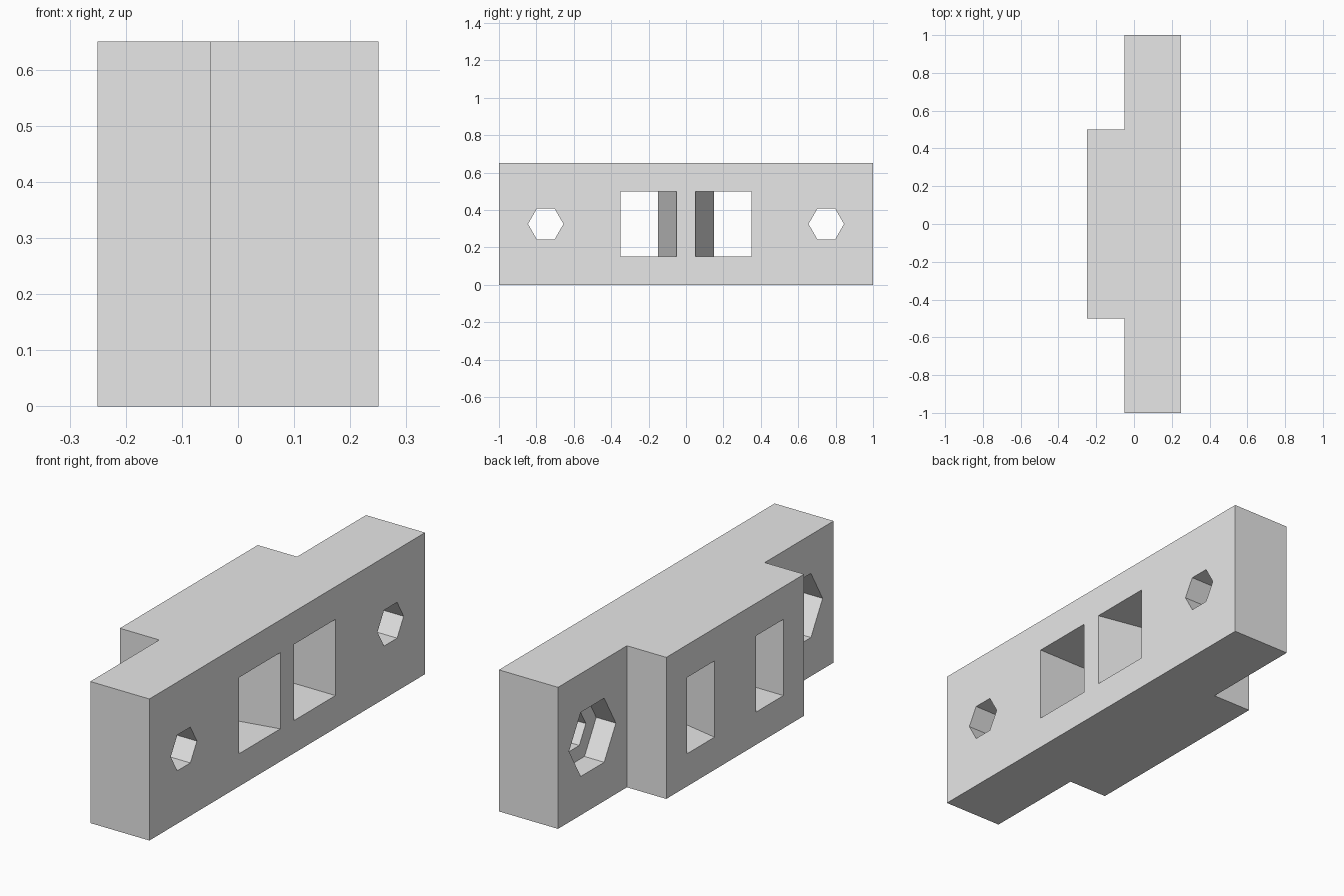
import bpy, bmesh
from math import cos, sin, pi
from mathutils import Vector

cube = bpy.data.objects.get("Cube")
if cube:
    bpy.data.objects.remove(cube, do_unlink=True)

grey = bpy.data.materials.new("light_grey")
grey.use_nodes = True
grey.diffuse_color = (0.8, 0.8, 0.8, 1)
grey.node_tree.nodes["Principled BSDF"].inputs["Base Color"].default_value = grey.diffuse_color


def prism(name, points, offset):
    """Extrude a flat outline along offset into a closed solid."""
    bm = bmesh.new()
    face = bm.faces.new([bm.verts.new(p) for p in points])
    result = bmesh.ops.extrude_face_region(bm, geom=[face], use_keep_orig=True)
    moved = [v for v in result["geom"] if isinstance(v, bmesh.types.BMVert)]
    bmesh.ops.translate(bm, verts=moved, vec=Vector(offset))
    bmesh.ops.recalc_face_normals(bm, faces=bm.faces)
    mesh = bpy.data.meshes.new(name)
    bm.to_mesh(mesh)
    bm.free()
    mesh.materials.append(grey)
    obj = bpy.data.objects.new(name, mesh)
    bpy.context.collection.objects.link(obj)
    return obj


def hexagon(name, y, radius, x_start, x_end):
    ring = [(x_start, y + radius * cos(i * pi / 3), height / 2 + radius * sin(i * pi / 3))
            for i in range(6)]
    return prism(name, ring, (x_end - x_start, 0, 0))


# Mounting block with a raised middle on its -x side
height = 0.65
outline = [(0.25, -1), (0.25, 1), (-0.05, 1), (-0.05, 0.5),
           (-0.25, 0.5), (-0.25, -0.5), (-0.05, -0.5), (-0.05, -1)]
block = prism("mounting_block", [(x, y, 0) for x, y in outline], (0, 0, height))

# Tapered windows, bolt holes and nut recesses, mirrored front to back
cutters = []
for s in (-1, 1):
    window = [(0.35, 0.03), (0.35, 0.35), (-0.35, 0.35), (-0.35, 0.17)]
    cutters.append(prism("window_cutter", [(x, s * y, 0.15) for x, y in window], (0, 0, 0.35)))
    cutters.append(hexagon("bolt_hole_cutter", s * 0.75, 0.095, -0.3, 0.3))
    cutters.append(hexagon("nut_recess_cutter", s * 0.75, 0.17, -0.3, 0.05))

bpy.context.view_layer.objects.active = block
for cutter in cutters:
    cutter.hide_render = True
    cut = block.modifiers.new("cut", "BOOLEAN")
    cut.operation = "DIFFERENCE"
    cut.solver = "EXACT"
    cut.object = cutter
    bpy.ops.object.modifier_apply(modifier=cut.name)
    bpy.data.objects.remove(cutter, do_unlink=True)
